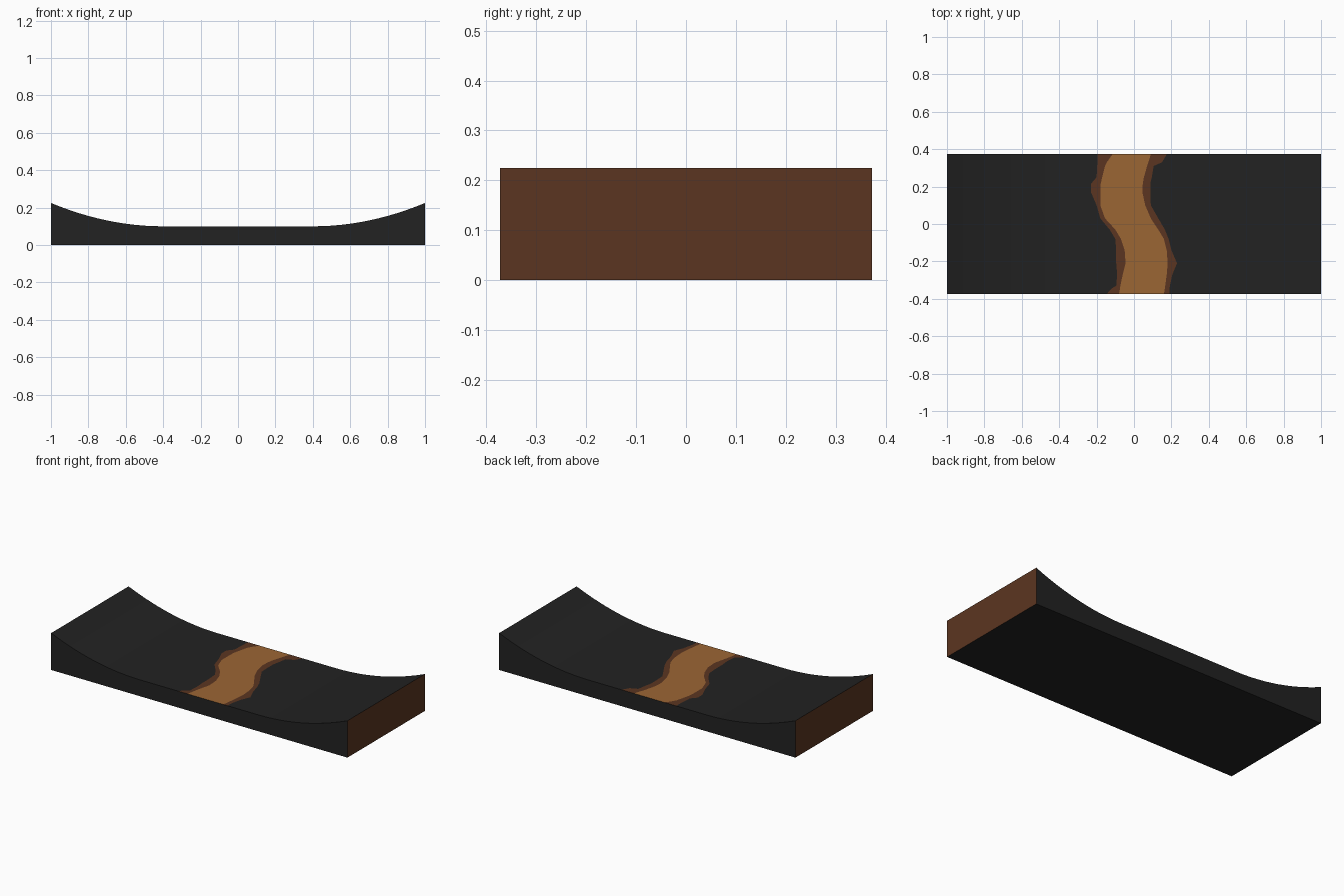
import bpy
import bmesh
import math

cube = bpy.data.objects.get("Cube")
if cube:
    bpy.data.objects.remove(cube, do_unlink=True)


def make_material(name, color):
    mat = bpy.data.materials.new(name)
    mat.use_nodes = True
    mat.diffuse_color = (*color, 1)
    mat.node_tree.nodes["Principled BSDF"].inputs["Base Color"].default_value = (*color, 1)
    return mat


materials = [
    make_material("charcoal black", (0.016, 0.016, 0.016)),
    make_material("dark brown", (0.105, 0.036, 0.015)),
    make_material("tan", (0.33, 0.133, 0.034)),
]
BLACK, BROWN, TAN = range(len(materials))

HALF_DEPTH = 0.373
FLAT_HALF = 0.4
FLAT_HEIGHT = 0.1
END_RISE = 0.125
CURVE_STEPS = 12


def height(x):
    """Flat in the middle, sweeping up towards both ends."""
    t = max(0, (abs(x) - FLAT_HALF) / (1 - FLAT_HALF))
    return FLAT_HEIGHT + END_RISE * t * t


# Winding stripe: y, then x of brown left, tan left, tan right, brown right
stripe_rows = [
    (-HALF_DEPTH, -.145, -.08, .16, .19),
    (-.345, -.12, -.075, .165, .19),
    (-.33, -.095, -.073, .167, .192),
    (-.27, -.09, -.06, .175, .205),
    (-.21, -.095, -.045, .18, .23),
    (-.14, -.095, -.05, .175, .2),
    (-.08, -.1, -.07, .16, .185),
    (-.03, -.13, -.1, .13, .165),
    (.03, -.18, -.155, .09, .13),
    (.1, -.2, -.18, .06, .09),
    (.17, -.23, -.18, .045, .087),
    (.215, -.23, -.178, .047, .087),
    (.25, -.2, -.17, .053, .095),
    (.31, -.197, -.155, .07, .105),
    (.33, -.195, -.145, .077, .15),
    (HALF_DEPTH, -.195, -.115, .09, .175),
]

# Cross-section positions of the upswept side, from the end inwards
sweep = [1 - (1 - FLAT_HALF) * i / CURVE_STEPS for i in range(CURVE_STEPS + 1)]

bm = bmesh.new()
rings = []
for y, *edges in stripe_rows:
    xs = [-x for x in sweep] + edges + sweep[::-1]
    top = [bm.verts.new((x, y, height(x))) for x in xs]
    base = [bm.verts.new((x, y, 0)) for x in (1, -1)]
    rings.append(top + base)

# Skin the rings: top bands, then the right end, underside and left end
last_top = len(rings[0]) - 3
first_edge = len(sweep)
band_colors = {
    first_edge: BROWN, first_edge + 1: TAN, first_edge + 2: BROWN,
    last_top: BROWN, last_top + 2: BROWN,
}
for near, far in zip(rings, rings[1:]):
    count = len(near)
    for i in range(count):
        j = (i + 1) % count
        face = bm.faces.new((near[i], near[j], far[j], far[i]))
        face.material_index = band_colors.get(i, BLACK)

# Front and back walls
bm.faces.new(rings[0][::-1])
bm.faces.new(rings[-1])
bmesh.ops.recalc_face_normals(bm, faces=bm.faces)

mesh = bpy.data.meshes.new("curved_block")
bm.to_mesh(mesh)
bm.free()
for mat in materials:
    mesh.materials.append(mat)

block = bpy.data.objects.new("curved_block", mesh)
bpy.context.collection.objects.link(block)
bpy.ops.object.select_all(action="DESELECT")
block.select_set(True)
bpy.context.view_layer.objects.active = block
bpy.ops.object.shade_smooth_by_angle(angle=math.radians(30))
